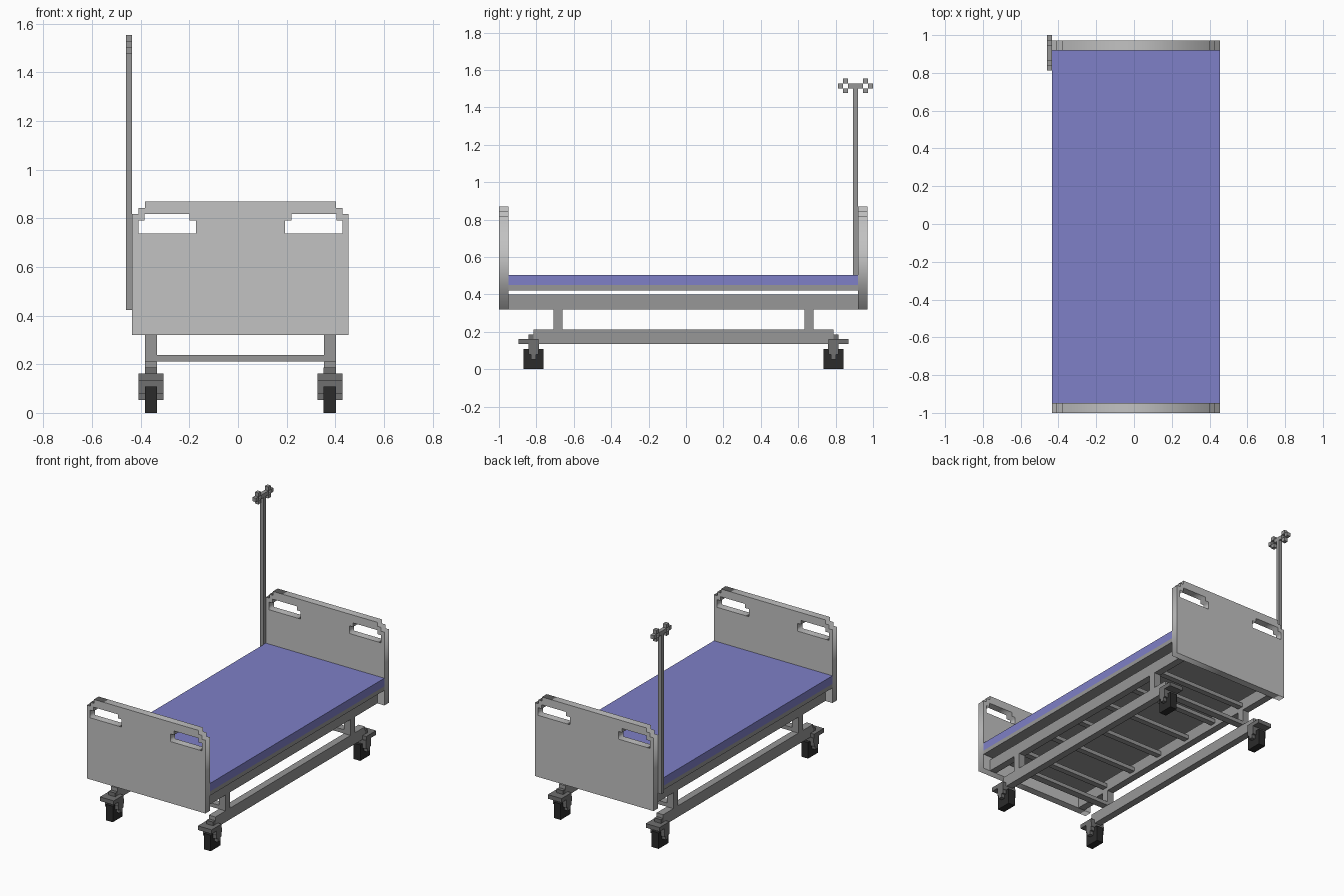
import bpy, bmesh, math
from mathutils import Vector

if "Cube" in bpy.data.objects:
    bpy.data.objects.remove(bpy.data.objects["Cube"])

CX, CY = 0.01, -0.0135   # symmetry centre of the bed body


def material(name, rgb):
    m = bpy.data.materials.new(name)
    m.diffuse_color = (*rgb, 1)
    m.use_nodes = True
    m.node_tree.nodes["Principled BSDF"].inputs["Base Color"].default_value = m.diffuse_color
    return m


BOARD = material("light grey panel", (0.54, 0.54, 0.54))
FRAME = material("grey metal", (0.31, 0.31, 0.31))
CASTER = material("dark grey metal", (0.16, 0.16, 0.16))
RUBBER = material("black rubber", (0.024, 0.024, 0.024))
CLOTH = material("blue mattress", (0.21, 0.215, 0.57))


def boxes(name, mat, items):
    """One object from (x0, x1, y0, y1, z0, z1) boxes."""
    bm = bmesh.new()
    for x0, x1, y0, y1, z0, z1 in items:
        verts = bmesh.ops.create_cube(bm, size=1)["verts"]
        for v in verts:
            v.co = Vector(((x0 + x1) / 2 + v.co.x * abs(x1 - x0),
                           (y0 + y1) / 2 + v.co.y * abs(y1 - y0),
                           (z0 + z1) / 2 + v.co.z * abs(z1 - z0)))
    me = bpy.data.meshes.new(name)
    bm.to_mesh(me)
    bm.free()
    me.materials.append(mat)
    ob = bpy.data.objects.new(name, me)
    bpy.context.collection.objects.link(ob)
    return ob


def panel(name, mat, loops, y, thick):
    """Extruded x-z outline; loops after the first are holes."""
    cu = bpy.data.curves.new(name, 'CURVE')
    cu.dimensions, cu.fill_mode, cu.extrude = '2D', 'BOTH', thick / 2
    for pts in loops:
        sp = cu.splines.new('POLY')
        sp.points.add(len(pts) - 1)
        for p, (x, z) in zip(sp.points, pts):
            p.co = (x, z, 0, 1)
        sp.use_cyclic_u = True
    cu.materials.append(mat)
    ob = bpy.data.objects.new(name, cu)
    bpy.context.collection.objects.link(ob)
    ob.location = (CX, y, 0)
    ob.rotation_euler = (math.pi / 2, 0, 0)
    bpy.ops.object.select_all(action='DESELECT')
    ob.select_set(True)
    bpy.context.view_layer.objects.active = ob
    bpy.ops.object.convert(target='MESH')


def flip(pts):
    return [(-x, z) for x, z in reversed(pts)]


# End boards with stepped corners and hand holes
half = [(0.445, 0.32), (0.445, 0.817), (0.419, 0.817), (0.419, 0.843),
        (0.392, 0.843), (0.392, 0.87)]
hole = [(0.183, 0.738), (0.42, 0.738), (0.42, 0.79), (0.394, 0.79),
        (0.394, 0.817), (0.21, 0.817), (0.21, 0.79), (0.183, 0.79)]
for name, y in (("footboard", -0.974), ("headboard", 0.945)):
    panel(name, BOARD, [half + flip(half), hole, flip(hole)], y, 0.051)

# Mattress and deck
Y0, Y1 = -0.949, 0.92
boxes("mattress", CLOTH, [(-0.435, 0.455, Y0, Y1, 0.45, 0.505)])
boxes("deck", FRAME, [(-0.435, 0.455, Y0, Y1, 0.422, 0.45)])

# Upper frame: side rails and cross slats
for side, s in (("left", -1), ("right", 1)):
    boxes(side + "_side_rail", FRAME,
          [(CX + s * 0.343, CX + s * 0.392, Y0, Y1, 0.32, 0.40)])
    boxes(side + "_base_rail", FRAME,
          [(CX + s * 0.343, CX + s * 0.392, CY - 0.803, CY + 0.803, 0.136, 0.212)])
boxes("cross_slats", FRAME,
      [(CX - 0.343, CX + 0.343, CY + y - 0.02, CY + y + 0.02, 0.345, 0.372)
       for y in (-0.67, -0.4, -0.135, 0.135, 0.4, 0.67)])

# Legs, leg crossbars and casters at each end
for end, t in (("front", -1), ("back", 1)):
    ly0, ly1 = CY + t * 0.646, CY + t * 0.695
    boxes(end + "_crossbar", FRAME,
          [(CX - 0.343, CX + 0.343, ly0, ly1, 0.212, 0.238)])
    for side, s in (("left", -1), ("right", 1)):
        tag = end + "_" + side
        x, y = CX + s * 0.3675, CY + t * 0.802
        boxes(tag + "_leg", FRAME,
              [(x - 0.0245, x + 0.0245, ly0, ly1, 0.212, 0.32)])
        # swivel steps, plate, and stepped fork cheeks around the wheel
        parts = [(x - 0.025, x + 0.025, y, y + t * 0.026, 0.16, 0.187),
                 (x - 0.0515, x + 0.0515, y - t * 0.03, y + t * 0.026, 0.105, 0.136),
                 (x - 0.0515, x + 0.0515, y - t * 0.026, y + t * 0.08, 0.134, 0.162)]
        for c in (-1, 1):
            xa, xb = x + c * 0.025, x + c * 0.0515
            parts += [(xa, xb, y - 0.027, y + 0.027, 0.078, 0.106),
                      (xa, xb, y - 0.014, y + 0.014, 0.053, 0.08)]
        boxes(tag + "_caster_fork", CASTER, parts)
        boxes(tag + "_wheel", RUBBER,
              [(x - 0.0255, x + 0.0255, y - 0.053, y + 0.053, 0, 0.108)])

# Drip stand: pole, arm and two open diamond hooks
PX0, PX1 = -0.461, -0.435
boxes("drip_pole", FRAME, [(PX0, PX1, 0.893, 0.92, 0.422, 1.502)])
arm = [(PX0, PX1, 0.867, 0.946, 1.502, 1.528)]
for y, t in ((0.8535, -1), (0.9595, 1)):
    arm += [(PX0, PX1, y + t * 0.0135, y + t * 0.0405, 1.502, 1.528),
            (PX0, PX1, y - 0.0135, y + 0.0135, 1.528, 1.554),
            (PX0, PX1, y - 0.0135, y + 0.0135, 1.476, 1.502)]
boxes("drip_hooks", FRAME, arm)
